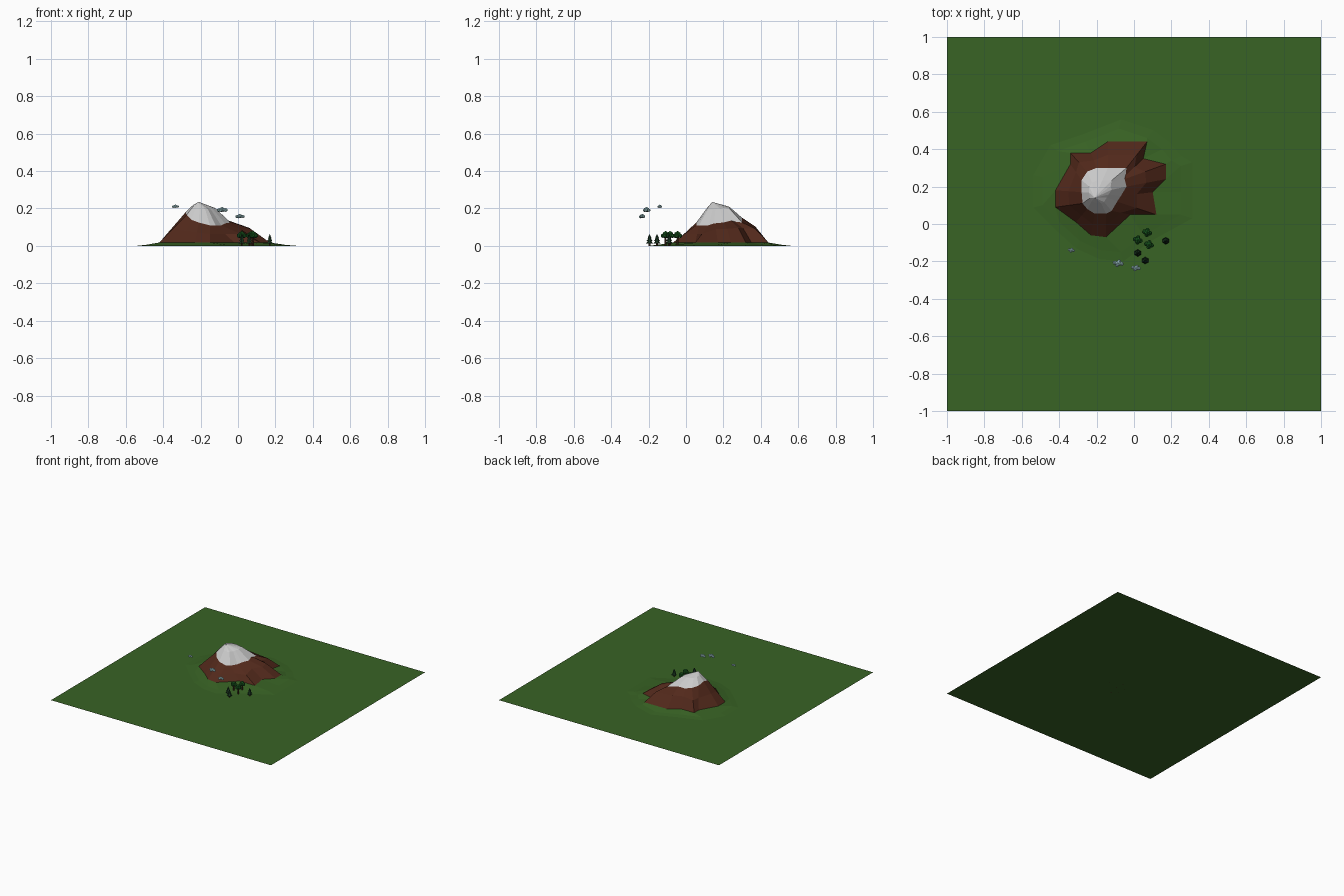
import bpy, bmesh, math, random
from mathutils import Vector, Matrix

if "Cube" in bpy.data.objects:
    bpy.data.objects.remove(bpy.data.objects["Cube"])

random.seed(4)


def material(name, rgb):
    m = bpy.data.materials.new(name)
    m.diffuse_color = (*rgb, 1)
    m.use_nodes = True
    m.node_tree.nodes["Principled BSDF"].inputs["Base Color"].default_value = m.diffuse_color
    return m


GRASS = material("grass", (0.04, 0.125, 0.018))
ROCK = material("rock", (0.085, 0.022, 0.011))
SNOW = material("snow", (0.8, 0.8, 0.8))
LEAF = material("leaf", (0.01, 0.11, 0.015))
PINE = material("pine", (0.008, 0.03, 0.012))
BARK = material("bark", (0.06, 0.025, 0.012))
CLOUD = material("cloud", (0.42, 0.68, 0.7))


def finish(name, bm, mats):
    me = bpy.data.meshes.new(name)
    bm.to_mesh(me)
    bm.free()
    for m in mats:
        me.materials.append(m)
    ob = bpy.data.objects.new(name, me)
    bpy.context.collection.objects.link(ob)
    return ob


def loft(name, rings, mat, tip=None):
    """Skin concentric clockwise rings, listed from inside to outside."""
    bm = bmesh.new()
    loops = [[bm.verts.new(p) for p in r] for r in rings]
    n = len(rings[0])
    for a, b in zip(loops, loops[1:]):
        for i in range(n):
            j = (i + 1) % n
            bm.faces.new((a[i], a[j], b[j], b[i]))
    if tip:
        t = bm.verts.new(tip)
        for i in range(n):
            bm.faces.new((t, loops[0][(i + 1) % n], loops[0][i]))
    return finish(name, bm, [mat])


def cone(bm, r1, r2, z0, z1, at, sides, slot):
    m = Matrix.Translation(Vector(at) + Vector((0, 0, (z0 + z1) / 2)))
    r = bmesh.ops.create_cone(bm, cap_ends=True, segments=sides, radius1=r1,
                              radius2=r2, depth=z1 - z0, matrix=m)
    for f in {f for v in r["verts"] for f in v.link_faces}:
        f.material_index = slot


def blob(bm, centre, size):
    m = (Matrix.Translation(centre) @ Matrix.Rotation(random.uniform(0, 3), 4, 'Z')
         @ Matrix.Diagonal((*size, 1)))
    bmesh.ops.create_icosphere(bm, subdivisions=1, radius=1, matrix=m)


# Ground
bm = bmesh.new()
bmesh.ops.create_grid(bm, x_segments=1, y_segments=1, size=1)
finish("ground", bm, [GRASS])

# Mountain contour lines
snow_line = [Vector(p) for p in (
    (-.14, .30, .15), (-.04, .30, .125), (-.045, .26, .13), (-.05, .24, .135),
    (-.04, .20, .125), (-.07, .15, .12), (-.09, .12, .11), (-.12, .07, .11),
    (-.15, .055, .11), (-.21, .055, .125), (-.25, .08, .14), (-.275, .11, .165),
    (-.28, .17, .18), (-.28, .235, .17), (-.25, .28, .16), (-.20, .30, .15))]
rock_line = [Vector((x, y, .018)) for x, y in (
    (-.14, .44), (.07, .44), (.05, .35), (.17, .32), (.17, .24), (.10, .17),
    (.12, .05), (-.02, .05), (-.15, -.07), (-.23, -.06), (-.31, .01), (-.42, .09),
    (-.42, .18), (-.34, .32), (-.34, .38), (-.23, .38))]
foot_line = [Vector((x, y, .006)) for x, y in (
    (-.08, .51), (.07, .46), (.15, .40), (.20, .34), (.25, .31), (.25, .17),
    (.25, .05), (.05, -.06), (-.07, -.15), (-.18, -.14), (-.29, -.09), (-.40, .01),
    (-.49, .10), (-.49, .25), (-.41, .39), (-.26, .44))]

# Snow cap
top = Vector((-.20, .165, .235))
crown = []
for p in snow_line:
    q = top.lerp(p, .5)
    q.z = .205 + (p.z - .14) * .35
    crown.append(q)
loft("snow_cap", [crown, snow_line], SNOW, (-.21, .14, .235))

# Rocky slopes, fuller at the back and right
middle = []
for s, r in zip(snow_line, rock_line):
    q = s.lerp(r, .5)
    if q.y > .15 and q.x > -.25:
        q.z += .02
    middle.append(q)
loft("mountain_slopes", [snow_line, middle, rock_line], ROCK)

# Grassy foothills fading into the ground
centre = Vector((-.16, .18, 0))
skirt = []
for p in foot_line:
    q = centre + (p - centre) * 1.15
    q.z = .0005
    skirt.append(q)
loft("foothills", [rock_line, foot_line, skirt], GRASS)

# Round trees
for i, (x, y) in enumerate([(.02, -.085), (.07, -.045), (.08, -.11)]):
    bm = bmesh.new()
    for dx, dy, z, r in [(0, 0, .062, .018), (-.014, .004, .055, .014),
                         (.014, -.004, .055, .014), (.002, .013, .054, .013),
                         (-.002, -.013, .054, .013)]:
        blob(bm, (x + dx, y + dy, z), (r, r, r))
    cone(bm, .006, .004, 0, .05, (x, y, 0), 6, 1)
    finish(f"round_tree_{i + 1}", bm, [LEAF, BARK])

# Pine trees
for i, (x, y) in enumerate([(.02, -.155), (.06, -.195), (.17, -.09)]):
    bm = bmesh.new()
    for r, z0, z1 in [(.019, .014, .036), (.016, .026, .049), (.011, .04, .064)]:
        cone(bm, r, 0, z0, z1, (x, y, 0), 6, 0)
    cone(bm, .005, .005, 0, .016, (x, y, 0), 6, 1)
    finish(f"pine_tree_{i + 1}", bm, [PINE, BARK])

# Clouds
for i, (x, y, z, s) in enumerate([(-.335, -.14, .211, .65), (-.085, -.21, .193, 1),
                                  (.01, -.235, .158, .87)]):
    bm = bmesh.new()
    for dx, dy, dz, r in [(0, 0, .002, .016), (-.018, .003, -.002, .012),
                          (.019, -.003, -.001, .012), (.006, .010, -.002, .011),
                          (-.006, -.010, -.003, .011)]:
        blob(bm, (x + dx * s, y + dy * s, z + dz * s), (r * s, r * s, r * s * .85))
    finish(f"cloud_{i + 1}", bm, [CLOUD])
